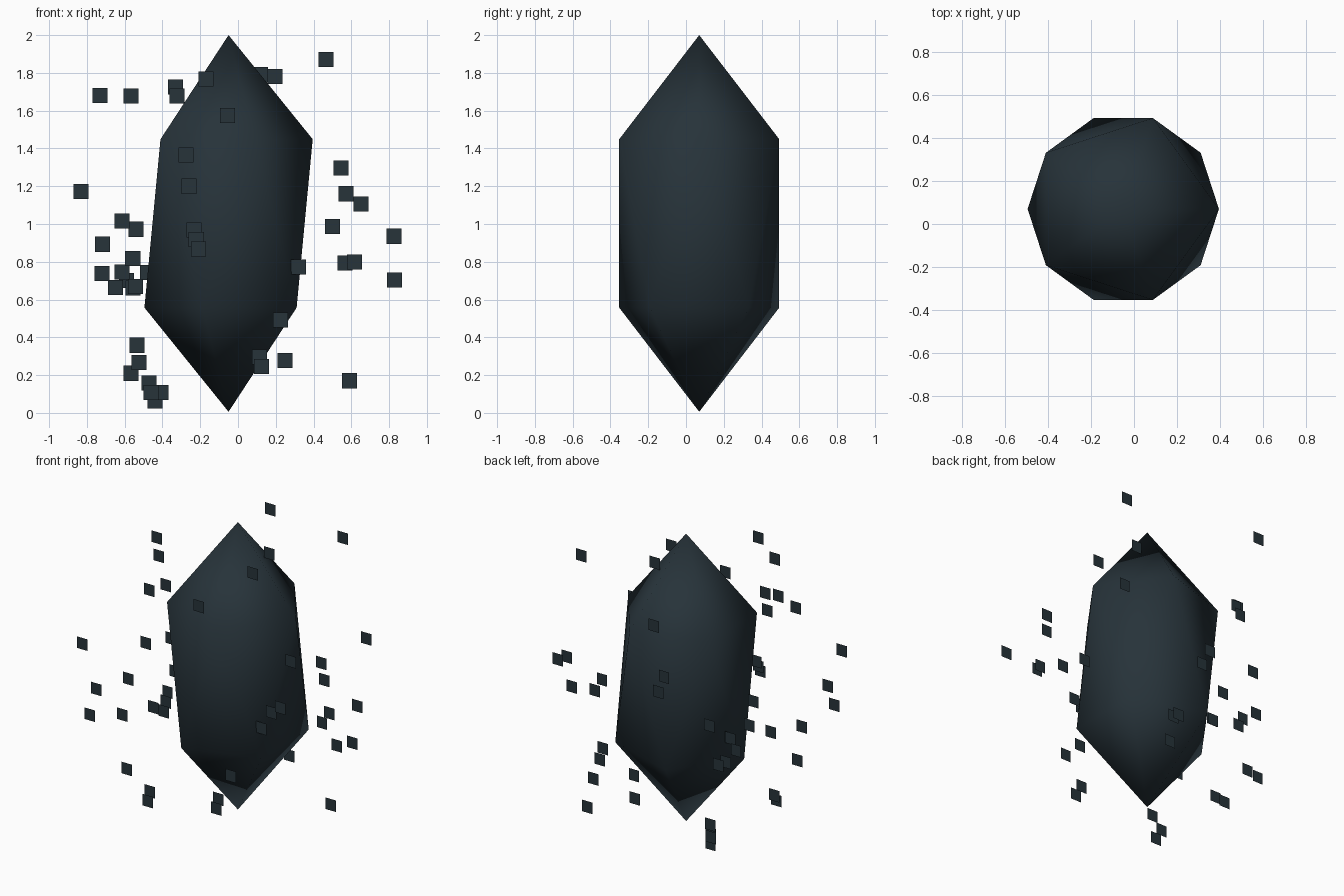
import bpy
import bmesh
from mathutils import Vector, Matrix

dark = bpy.data.materials.new("dark_slate")
dark.diffuse_color = (0.02, 0.033, 0.042, 1.0)


def make_object(name, bm):
    mesh = bpy.data.meshes.new(name)
    bm.to_mesh(mesh)
    bm.free()
    mesh.materials.append(dark)
    obj = bpy.data.objects.new(name, mesh)
    bpy.context.collection.objects.link(obj)
    return obj


# Crystal: a smooth-shaded 20-sided ball, narrow in x and y
bm = bmesh.new()
bmesh.ops.create_icosphere(bm, subdivisions=1, radius=1.0)
bmesh.ops.scale(bm, vec=(0.498, 0.498, 0.997), verts=bm.verts)
bmesh.ops.translate(bm, vec=(-0.05, 0.07, 1.003), verts=bm.verts)
for face in bm.faces:
    face.smooth = True
make_object("crystal", bm)

# Centres of the loose flakes floating around the crystal
scattered = [
    (0.465, 0.485, 1.87), (-0.73, 0.15, 1.68), (-0.567, -0.06, 1.677),
    (-0.33, 0.825, 1.725), (-0.323, -0.51, 1.678), (-0.17, -0.55, 1.768),
    (-0.055, -0.35, 1.575), (0.195, -0.115, 1.78), (0.12, 0.17, 1.79),
    (-0.275, -0.62, 1.365), (-0.26, -0.83, 1.2), (-0.832, -0.52, 1.173),
    (0.546, -0.2, 1.296), (0.571, 0.59, 1.16), (0.652, -0.47, 1.106),
    (0.5, -0.35, 0.987), (0.825, 0.13, 0.935), (0.566, 0.19, 0.794),
    (0.617, 0.04, 0.798), (0.828, 0.07, 0.704), (-0.614, 0.14, 1.015),
    (-0.541, 0.52, 0.972), (-0.717, -0.53, 0.893), (-0.557, 0.1, 0.817),
    (-0.72, -0.595, 0.738), (-0.615, 0.33, 0.746), (-0.648, -0.345, 0.663),
    (-0.48, 0.2, 0.744), (-0.556, 0.36, 0.661), (-0.543, -0.155, 0.67),
    (-0.59, 0.49, 0.7), (0.32, -0.2, 0.772), (0.225, -0.4, 0.492),
    (0.248, 0.73, 0.277), (0.59, 0.175, 0.17), (-0.534, -0.455, 0.358),
    (-0.525, 0.485, 0.267), (-0.566, 0.535, 0.21), (-0.408, 0.31, 0.108),
    (-0.44, 0.36, 0.062), (-0.29, 0.655, 1.294), (-0.28, 0.705, 1.206),
    (0.065, 0.82, 0.767), (0.106, 0.795, 0.669), (0.07, 0.47, 0.445),
    (0.08, 0.447, 0.272),
]

# Short trails of flakes falling in one direction: first centre, count
trails = [((-0.233, -0.44, 0.968), 3), ((0.113, -0.38, 0.296), 2),
          ((-0.472, -0.294, 0.158), 2)]
step = Vector((0.012, -0.038, -0.05))
centres = [Vector(c) for c in scattered]
for start, count in trails:
    centres += [Vector(start) + step * i for i in range(count)]

# Flakes: small flat squares that all face the front
SIZE = 0.08
upright = Matrix.Rotation(1.5707963, 4, 'X')
bm = bmesh.new()
for c in centres:
    bmesh.ops.create_grid(bm, x_segments=1, y_segments=1, size=SIZE / 2,
                          matrix=Matrix.Translation(c) @ upright)
make_object("floating_flakes", bm)
